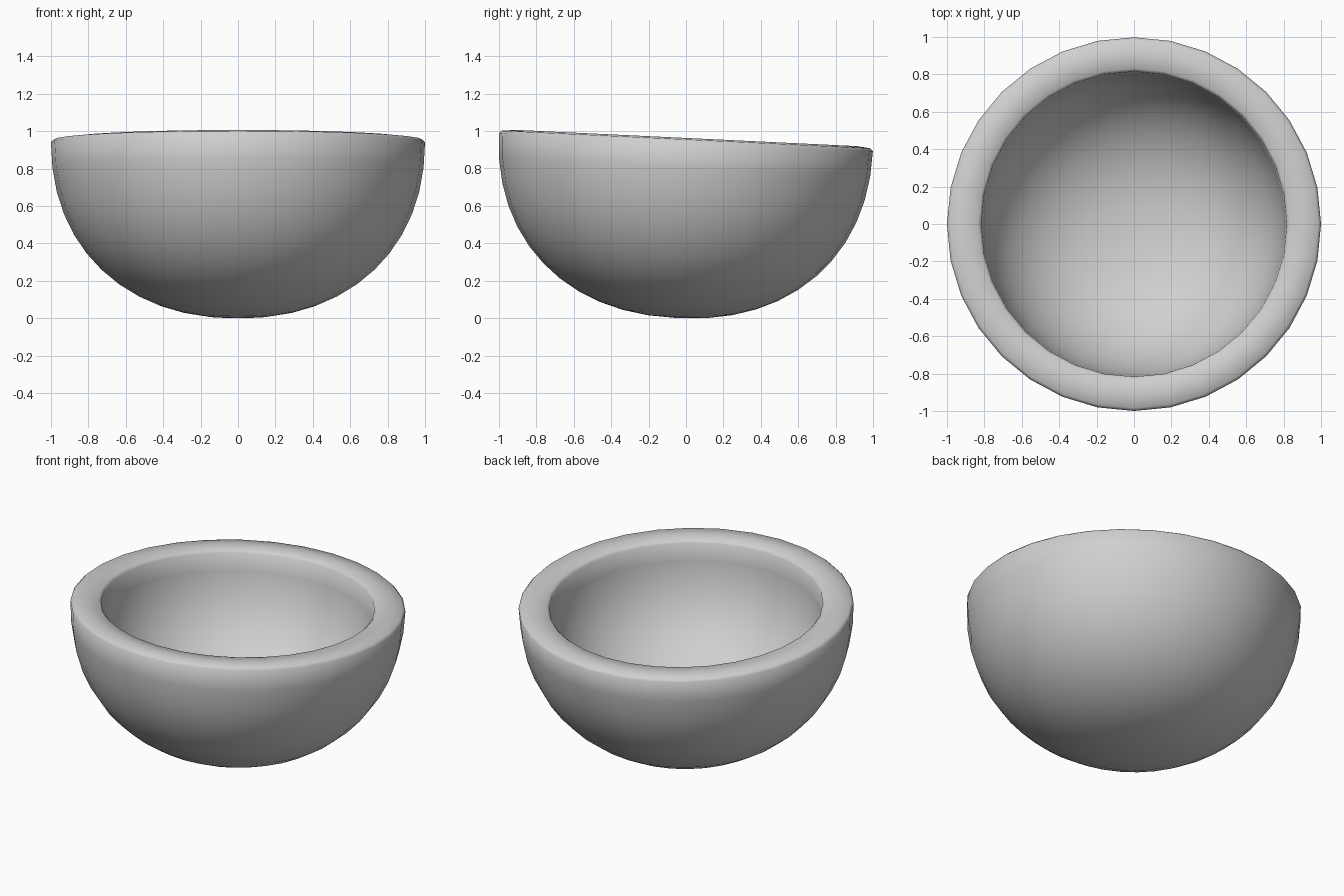
import bpy, bmesh, math
from mathutils import Vector, Matrix

cube = bpy.data.objects.get("Cube")
if cube:
    bpy.data.objects.remove(cube)

SIDES, STEPS = 32, 12
DEPTH, WALL, BEVEL, CROWN = 0.955, 0.183, 0.015, 0.008
FULLNESS = 2.2          # 2 would be a plain ellipse
TILT = math.asin(0.0475)

grey = bpy.data.materials.new("plain_grey")
grey.use_nodes = True
colour = (0.63, 0.63, 0.63, 1)
grey.diffuse_color = colour
grey.node_tree.nodes["Principled BSDF"].inputs["Base Color"].default_value = colour


def shell(inset):
    """Full-bellied arc from the pole up to the rim, moved inwards by inset."""
    points = []
    for i in range(STEPS + 1):
        a = math.pi / 2 * i / STEPS
        x = math.sin(a) ** (2 / FULLNESS)
        u = max(math.cos(a), 0) ** (2 / FULLNESS)
        normal = Vector((x ** (FULLNESS - 1), 0, -u ** (FULLNESS - 1) / DEPTH))
        points.append(Vector((x, 0, -u * DEPTH)) - normal.normalized() * inset)
    points[-1].z = -BEVEL
    return points


# Bowl profile: outer shell, softly crowned rim, inner shell
rim = [Vector((1 - BEVEL, 0, 0)), Vector((1 - WALL / 2, 0, CROWN)),
       Vector((1 - WALL + BEVEL, 0, 0))]
profile = shell(0) + rim + shell(WALL)[::-1]

# Turn the profile round the upright axis
bm = bmesh.new()
verts = [bm.verts.new(p) for p in profile]
edges = [bm.edges.new(pair) for pair in zip(verts, verts[1:])]
bmesh.ops.spin(bm, geom=verts + edges, cent=(0, 0, 0), axis=(0, 0, 1),
               angle=2 * math.pi, steps=SIDES)
bmesh.ops.remove_doubles(bm, verts=bm.verts, dist=0.0005)
bmesh.ops.recalc_face_normals(bm, faces=bm.faces)

# Lean the bowl slightly, front edge up
bmesh.ops.transform(bm, matrix=Matrix.Translation((0, 0, DEPTH))
                    @ Matrix.Rotation(-TILT, 4, "X"), verts=bm.verts)
for face in bm.faces:
    face.smooth = True

mesh = bpy.data.meshes.new("bowl")
bm.to_mesh(mesh)
bm.free()
mesh.materials.append(grey)
bowl = bpy.data.objects.new("bowl", mesh)
bpy.context.collection.objects.link(bowl)
